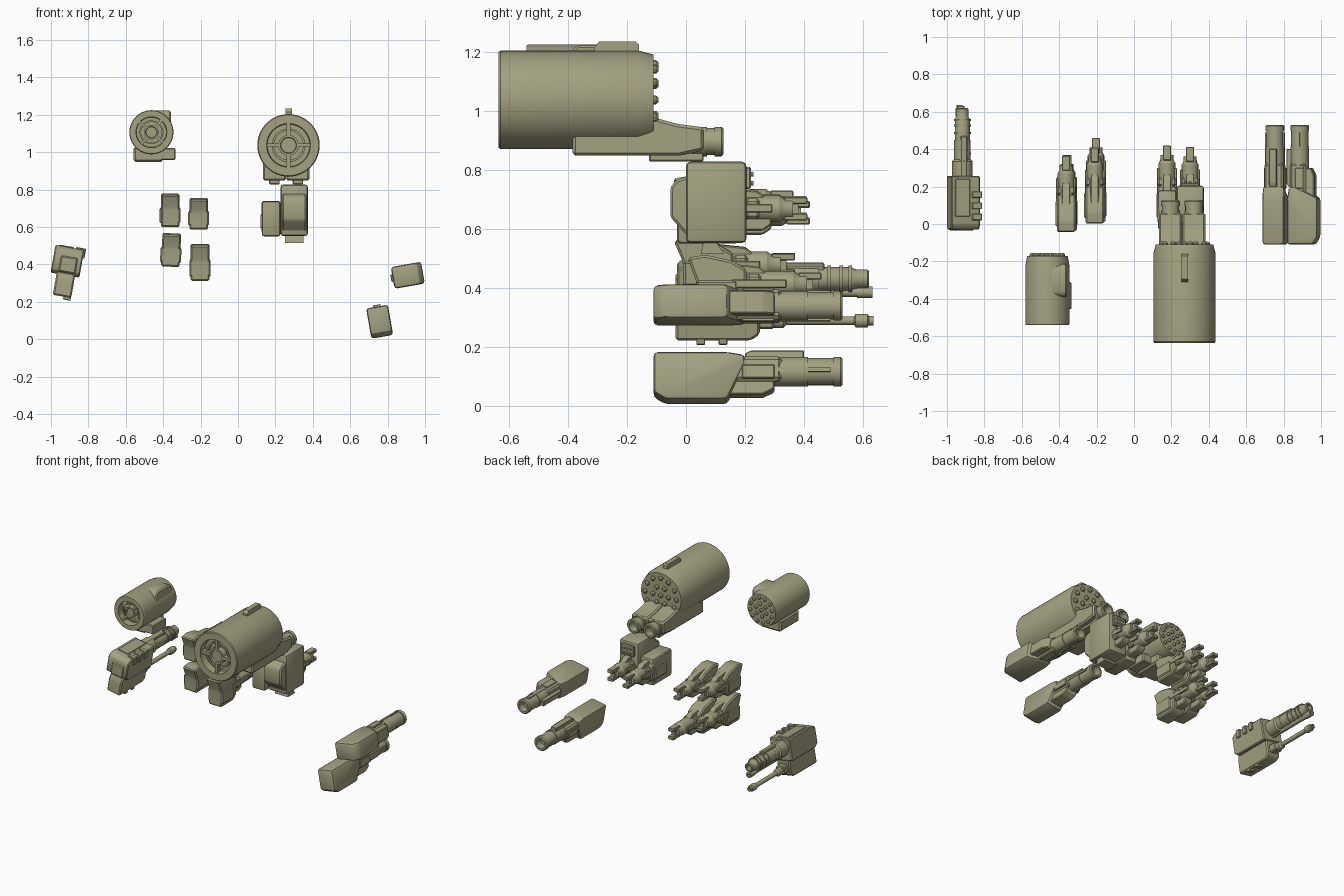
import bpy, bmesh, math
from mathutils import Matrix

cube = bpy.data.objects.get("Cube")
if cube:
    bpy.data.objects.remove(cube)

olive = bpy.data.materials.new("olive_drab")
olive.use_nodes = True
olive.diffuse_color = (0.37, 0.36, 0.22, 1)
olive.node_tree.nodes["Principled BSDF"].inputs["Base Color"].default_value = olive.diffuse_color
parts = []


def finish(name, bm, M):
    bmesh.ops.remove_doubles(bm, verts=bm.verts, dist=0.0001)
    bmesh.ops.recalc_face_normals(bm, faces=bm.faces)
    me = bpy.data.meshes.new(name)
    bm.to_mesh(me)
    bm.free()
    me.materials.append(olive)
    ob = bpy.data.objects.new(name, me)
    ob.matrix_world = M
    bpy.context.collection.objects.link(ob)
    parts.append(ob)


def slab(name, M, pts, x0, x1, bevel=0.0, segs=1):
    """Side profile of (y, z) points, extruded along x."""
    bm = bmesh.new()
    face = bm.faces.new([bm.verts.new((x0, y, z)) for y, z in pts])
    ext = bmesh.ops.extrude_face_region(bm, geom=[face])
    for v in ext["geom"]:
        if isinstance(v, bmesh.types.BMVert):
            v.co.x = x1
    bmesh.ops.recalc_face_normals(bm, faces=bm.faces)
    if bevel:
        bmesh.ops.bevel(bm, geom=bm.edges[:], offset=bevel, segments=segs,
                        profile=0.5, affect='EDGES', clamp_overlap=True)
    finish(name, bm, M)


def box(name, M, x0, x1, y0, y1, z0, z1, bevel=0.0, segs=1):
    slab(name, M, [(y0, z0), (y1, z0), (y1, z1), (y0, z1)], x0, x1, bevel, segs)


def lathe(name, M, prof, x=0, z=0, n=24):
    """(y, radius) profile turned about the y axis."""
    bm = bmesh.new()
    rings = []
    for y, r in prof:
        rings.append([bm.verts.new((x + r * math.cos(t), y, z + r * math.sin(t)))
                      for t in (2 * math.pi * i / n for i in range(n))])
    for a, b in zip(rings, rings[1:]):
        for i in range(n):
            j = (i + 1) % n
            bm.faces.new((a[i], a[j], b[j], b[i]))
    finish(name, bm, M)


def barrel(name, M, y0, y1, r, x=0, z=0, n=24):
    """Tube with a raised muzzle ring and an open bore."""
    e = y1 - 0.03
    lathe(name, M, [(y0, 0), (y0, r), (e - 0.2 * (y1 - y0), r), (e - 0.2 * (y1 - y0), r * .92),
                    (e, r * .92), (e, r), (y1 - .006, r), (y1, r * .88), (y1, r * .65),
                    (y1 - 0.05, r * .6), (y1 - 0.05, 0)], x, z, n)


def place(x, z, roll=0, y=0):
    return Matrix.Translation((x, y, z)) @ Matrix.Rotation(math.radians(roll), 4, 'Y')


# Rocket drums with a vented rear and rocket tips on the other end
def drum(name, x, z, R, y0, y1, turn):
    M = place(x, z, turn)
    lathe(name + "_shell", M, [(y0 + .05, 0), (y0 + .05, .68 * R), (y0, .7 * R), (y0, .97 * R),
                               (y0 + .006, R), (y1 - .05, R), (y1, .92 * R), (y1, 0)], n=48)
    lathe(name + "_vent_hub", M, [(y0 + .05, .33 * R), (y0 + .008, .33 * R), (y0 + .008, .26 * R),
                                  (y0 + .02, .24 * R), (y0 + .02, 0)])
    lathe(name + "_vent_ring", M, [(y0 + .05, .54 * R), (y0 + .025, .54 * R),
                                   (y0 + .025, .47 * R), (y0 + .05, .47 * R)])
    for k in range(4):
        S = M @ Matrix.Rotation(k * math.pi / 2, 4, 'Y')
        box(name + "_vent_spoke", S, -.06 * R, .06 * R, y0 + .008, y0 + .06, .3 * R, .72 * R)
    for count, rad in ((1, 0), (6, .36 * R), (12, .72 * R)):
        for k in range(count):
            t = 2 * math.pi * k / count
            lathe(name + "_rocket_tip", M, [(y1 - .01, .095 * R), (y1 + .008, .095 * R),
                                            (y1 + .016, .05 * R), (y1 + .016, 0)],
                  rad * math.cos(t), rad * math.sin(t), 10)


drum("large_drum", .27, 1.037, .167, -.635, -.11, 0)
drum("small_drum", -.463, 1.107, .118, -.54, -.172, 40)
W = Matrix()
slab("large_drum_fin", W, [(-.31, 1.19), (-.16, 1.19), (-.16, 1.225), (-.17, 1.235), (-.295, 1.235),
                           (-.31, 1.215)], .255, .29)
# Small drum brackets
slab("small_drum_upper_bracket", W, [(-.39, 1.13), (-.215, 1.13), (-.215, 1.2), (-.235, 1.222),
                                     (-.37, 1.222), (-.39, 1.2)], -.45, -.358, .008)
box("small_drum_lower_bracket", W, -.56, -.4, -.455, -.24, .948, 1.03, .012)
box("small_drum_side_bracket", W, -.42, -.335, -.455, -.31, .96, 1.022, .005)

# Twin cannons under the large drum
for x in (.195, .32):
    M = place(x, .896)
    slab("twin_housing", M, [(-.385, -.048), (-.02, -.048), (.06, -.03), (.06, .048), (-.03, .06),
                             (-.12, .085), (-.2, .085), (-.385, .04)], -.062, .062, .01)
    barrel("twin_barrel", M, 0, .127, .05)
    box("twin_foot", M, -.028, .028, -.125, .06, -.067, -.03, .004)
    slab("twin_ramp", M, [(-.12, .03), (.0, .03), (-.035, .06), (-.12, .085)], -.04, .04)
box("twin_bridge", W, .2, .315, -.3, 0, .87, .93)


# Heavy cannons, the second one lying on its side
def cannon(name, x, z, roll):
    M = place(x, z, roll)
    slab(name + "_body", M, [(-.11, -.06), (-.07, -.084), (.14, -.084), (.2, .04), (.2, .07),
                             (.14, .08), (-.11, .08)], -.059, .059, .016, 2)
    slab(name + "_lower_block", M, [(.1, -.065), (.26, -.065), (.3, -.045), (.3, .02), (.1, .02)],
         -.04, .04, .005)
    box(name + "_collar", M, -.052, .052, .12, .325, -.02, .065, .012)
    barrel(name + "_barrel", M, .1, .53, .05, 0, .02)
    slab(name + "_top_rail", M, [(.2, .05), (.4, .05), (.4, .09), (.22, .09), (.2, .08)],
         -.02, .02, .003)
    for s in (-1, 1):
        box(name + "_barrel_rib", M, s * .046 - .006, s * .046 + .006, .3, .49, .012, .028)
        box(name + "_side_pad", M, s * .052 - .006, s * .052 + .006, .19, .3, -.012, .035, .003)


cannon("low_cannon", .757, .096, -10)
cannon("side_cannon", .906, .342, -100)


# Compact blasters: stepped body, round shroud, blocky slotted muzzle
def blaster(name, x, z, y, roll=0, tall=.18, length=.41):
    M = place(x, z, roll, y)
    h = tall / 2
    slab(name + "_body", M, [(.03, -h), (.16, -h), (.2, -h + .03), (.2, h - .05), (.15, h - .02),
                             (.06, h), (0, h - .01), (.03, .01)], -.05, .05, .008)
    box(name + "_grip_block", M, -.056, .056, .03, .17, -h + .02, .015, .008)
    e = length - .08
    lathe(name + "_shroud", M, [(.12, 0), (.12, .045), (e - .015, .045), (e, .036),
                                (e + .03, .034), (e + .03, 0)], 0, 0, 16)
    box(name + "_collar", M, -.05, .05, .2, .25, -.035, .035, .01)
    for s in (-1, 1):
        box(name + "_muzzle_jaw", M, -.022, .022, e, length, s * .028 - .012, s * .028 + .012, .004)
        box(name + "_side_rail", M, s * .045 - .008, s * .045 + .008, .15, e - .04, -.012, .016, .003)
    box(name + "_muzzle_core", M, -.014, .014, e, length - .03, -.02, .02)
    slab(name + "_under_pod", M, [(.1, -.075), (.26, -.075), (.29, -.055), (.29, -.02), (.1, -.02)],
         -.028, .028, .006)
    slab(name + "_top_rib", M, [(.1, .03), (.28, .03), (.24, .06), (.1, .075)], -.022, .022, .004)


blaster("upper_right_blaster", -.363, .69, -.045, 0, .18)
blaster("upper_left_blaster", -.21, .672, 0, 0, .17)
blaster("lower_right_blaster", -.358, .478, -.04, 3, .18)
blaster("lower_left_blaster", -.203, .412, .005, 0, .2, .455)
blaster("inner_shield_blaster", .176, .655, 0, 0, .17, .42)
blaster("outer_shield_blaster", .3, .668, 0, 0, .16, .412)

# Tall casing and its neighbour around the paired blasters
box("tall_casing", W, .227, .374, 0, .205, .552, .828, .016, 2)
slab("tall_casing_rear", W, [(.01, .57), (-.035, .62), (-.053, .64), (-.053, .74), (-.035, .765),
                             (.01, .78)], .235, .366, .008)
box("short_casing", W, .127, .227, -.03, .18, .55, .738, .014, 2)
box("casing_panel", W, .25, .35, .2, .22, .735, .81, .005)
for x in (.275, .3, .325):
    for z in (.755, .785):
        lathe("casing_stud", W, [(.21, .008), (.228, .008), (.228, 0)], x, z, 8)
slab("casing_hanger", W, [(.06, .56), (.1, .56), (.13, .515), (.05, .515)], .25, .35)

# Boxy cannon with two barrels, tilted on its axis
M = place(-.91, .417, 10)
slab("boxy_cannon_body", M, [(0, -.075), (.257, -.075), (.257, .075), (0, .075), (-.03, .055),
                             (-.03, -.055)], -.08, .076, .006)
box("boxy_cannon_rear_plate", M, -.04, .05, -.036, 0, -.06, .025, .006)
for y in (.02, .08, .14):
    box("boxy_cannon_vent", M, .03, .085, y, y + .035, .03, .083, .004)
box("boxy_cannon_top_plate", M, -.06, .02, .04, .24, .07, .08, .003)
lathe("boxy_main_barrel", M, [(.2, 0), (.2, .055), (.335, .055), (.345, .045), (.45, .045), (.45, .04),
                              (.56, .04), (.575, .032), (.615, .032), (.62, .026), (.62, .018),
                              (.58, .018), (.58, 0)], -.01, .012)
for y in (.37, .48, .52, .55):
    lathe("boxy_barrel_band", M, [(y, .03), (y, .046), (y + .012, .046), (y + .012, .03)], -.01, .012)
box("boxy_barrel_spine", M, -.03, .01, .25, .47, .03, .066, .006)
lathe("boxy_guide_tube", M, [(.25, 0), (.25, .016), (.58, .016), (.58, .02), (.632, .02),
                             (.632, .01), (.61, .01), (.61, 0)], -.01, -.034, 16)
slab("boxy_lower_body", M, [(-.035, -.19), (.22, -.19), (.25, -.17), (.25, -.06), (-.02, -.06),
                            (-.035, -.1)], -.048, .052, .008)
lathe("boxy_lower_barrel", M, [(.2, 0), (.2, .026), (.33, .026), (.34, .015), (.57, .015), (.575, .023),
                               (.615, .023), (.62, .016), (.635, .016), (.635, .009), (.61, .009),
                               (.61, 0)], 0, -.13, 16)
box("boxy_lower_collar", M, -.03, .03, .24, .3, -.155, -.1, .008)
for y in (.035, .11):
    box("boxy_lower_lug", M, .01, .05, y, y + .03, -.205, -.18, .003)

# Smooth the round parts, keep the hard edges
bpy.ops.object.select_all(action='DESELECT')
for ob in parts:
    ob.select_set(True)
bpy.context.view_layer.objects.active = parts[0]
bpy.ops.object.shade_smooth_by_angle(angle=math.radians(30))
